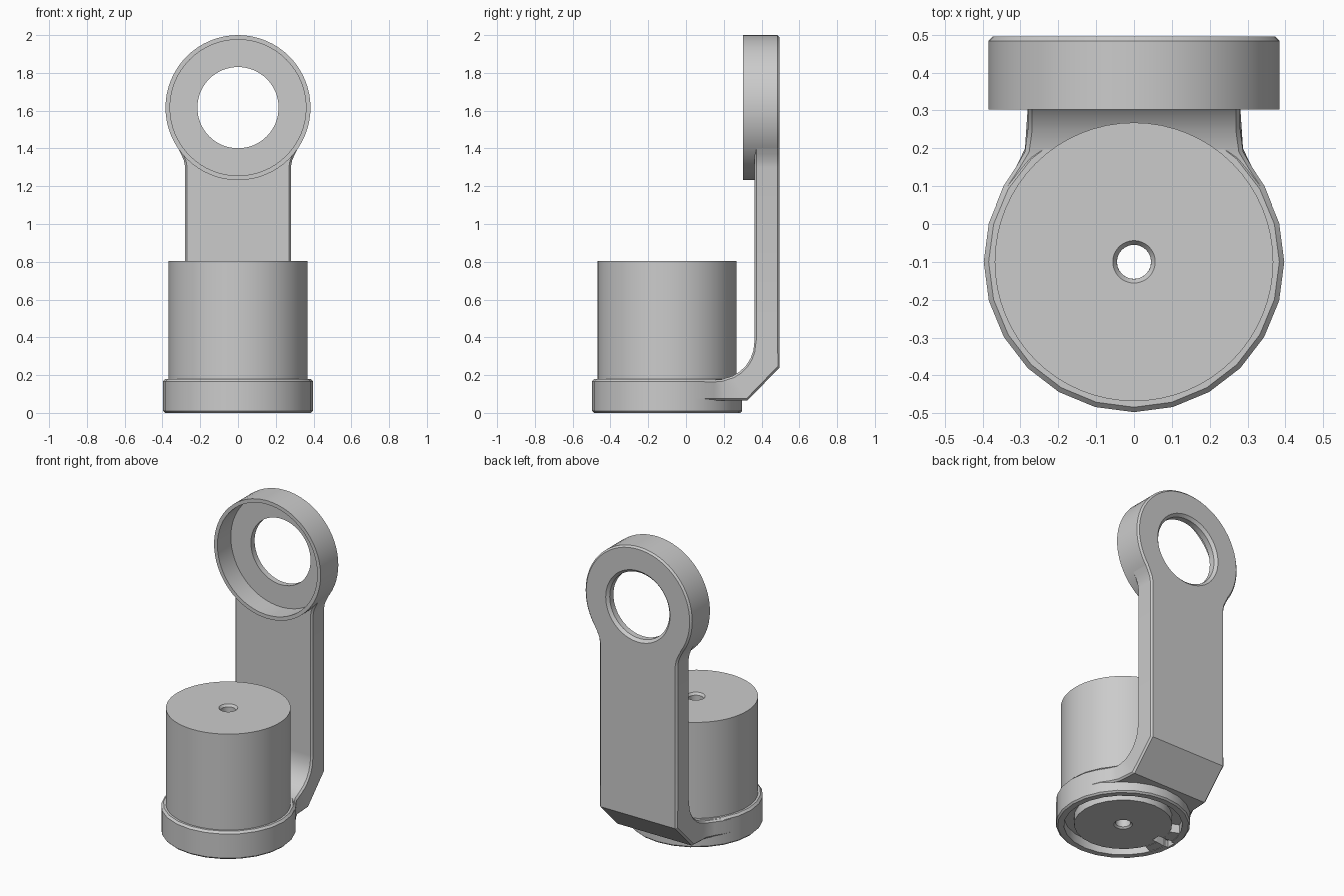
import bpy, bmesh, math
from mathutils import Vector

if "Cube" in bpy.data.objects:
    bpy.data.objects.remove(bpy.data.objects["Cube"])

grey = bpy.data.materials.new("plain grey")
grey.diffuse_color = (0.6, 0.6, 0.6, 1)
grey.use_nodes = True
grey.node_tree.nodes["Principled BSDF"].inputs["Base Color"].default_value = grey.diffuse_color


def finish(name, bm):
    bmesh.ops.recalc_face_normals(bm, faces=bm.faces[:])
    me = bpy.data.meshes.new(name)
    bm.to_mesh(me)
    bm.free()
    me.materials.append(grey)
    ob = bpy.data.objects.new(name, me)
    bpy.context.collection.objects.link(ob)
    return ob


def loft(name, rows, closed):
    """Skin a list of closed point loops; cap the ends unless closed."""
    bm = bmesh.new()
    vs = [[bm.verts.new(p) for p in r] for r in rows]
    n, m = len(vs), len(vs[0])
    for i in range(n if closed else n - 1):
        a, b = vs[i], vs[(i + 1) % n]
        for j in range(m):
            k = (j + 1) % m
            bm.faces.new((a[j], a[k], b[k], b[j]))
    if not closed:
        bm.faces.new(vs[0])
        bm.faces.new(vs[-1])
    return finish(name, bm)


def lathe(name, profile, place, sides, start=-90, end=270):
    """Turn a closed (radius, height) profile around an axis."""
    full = end - start == 360
    rows = []
    for i in range(sides if full else sides + 1):
        t = math.radians(start + (end - start) * i / sides)
        rows.append([place(r * math.cos(t), r * math.sin(t), h) for r, h in profile])
    return loft(name, rows, full)


def on_base(a, b, h):
    return Vector((a, b - 0.1, h))


def on_ring(a, b, h):
    return Vector((a, h, b + 1.616))


def cut(ob, cutter):
    cutter.hide_render = True
    mod = ob.modifiers.new("cut", 'BOOLEAN')
    mod.operation = 'DIFFERENCE'
    mod.solver = 'EXACT'
    mod.object = cutter
    bpy.context.view_layer.objects.active = ob
    bpy.ops.object.modifier_apply(modifier=mod.name)
    bpy.data.objects.remove(cutter)


# Base collar with a groove underneath
base = lathe("base_collar", [
    (.045, .18), (.384, .18), (.397, .167), (.397, .01), (.387, 0), (.35, 0),
    (.35, .06), (.29, .06), (.29, .005), (.055, .005), (.045, .015)], on_base, 24)

# Small slot under the base
bm = bmesh.new()
bmesh.ops.create_cube(bm, size=1)
for v in bm.verts:
    v.co = Vector((-.31 + v.co.x * .12, -.1 + v.co.y * .06, v.co.z * .09))
cut(base, finish("slot_cutter", bm))

# Bridges across the groove on both sides of the slot
bridge = [(.288, .003), (.352, .003), (.352, .062), (.288, .062)]
parts = [base,
         lathe("groove_bridge_a", bridge, on_base, 4, 157, 174),
         lathe("groove_bridge_b", bridge, on_base, 4, 186, 203)]

# Upright cylinder with a centre bore
parts.append(lathe("cylinder_body", [
    (.045, .17), (.045, .79), (.056, .805), (.368, .805), (.368, .17)], on_base, 64))

# Top ring: counterbore at the front, chamfers at the back
parts.append(lathe("top_ring", [
    (.384, .302), (.384, .484), (.373, .495), (.232, .495), (.215, .478),
    (.215, .44), (.36, .44), (.36, .302)], on_ring, 64))

# Arm stations: front y, z, back y, z, half width
stations = [(.05, .174, .05, .066, .365), (.10, .174, .10, .066, .345),
            (.15, .175, .15, .066, .312), (.19, .178, .20, .066, .288)]
for i in range(6):
    t = math.radians(25 + 13 * i)
    u = i / 5
    stations.append((.165 + .197 * math.sin(t), .375 - .197 * math.cos(t),
                     .326 + .169 * u, .066 + .174 * u, .28))
stations += [(.362, z, .495, z, w) for z, w in
             ((.39, .28), (1.30, .28), (1.335, .286), (1.37, .301), (1.40, .317))]

rows = []
c = .011  # edge chamfer
for fy, fz, by, bz, w in stations:
    f, b = Vector((0, fy, fz)), Vector((0, by, bz))
    d = (b - f).normalized() * c
    X = Vector((1, 0, 0))
    rows.append([f - X * (w - c), f + X * (w - c), f + d + X * w, b - d + X * w,
                 b + X * (w - c), b - X * (w - c), b - d - X * w, f + d - X * w])
arm = loft("arm", rows, False)
disc = [on_ring(.371 * math.cos(i * math.tau / 64), .371 * math.sin(i * math.tau / 64), 0)
        for i in range(64)]
cut(arm, loft("ring_cutter", [[p + Vector((0, y, 0)) for p in disc] for y in (.2, .6)], False))
parts.append(arm)

# Smooth the curved walls, keep edges sharp
bpy.ops.object.select_all(action='DESELECT')
for ob in parts:
    ob.select_set(True)
bpy.context.view_layer.objects.active = parts[0]
bpy.ops.object.shade_smooth_by_angle(angle=math.radians(30))
